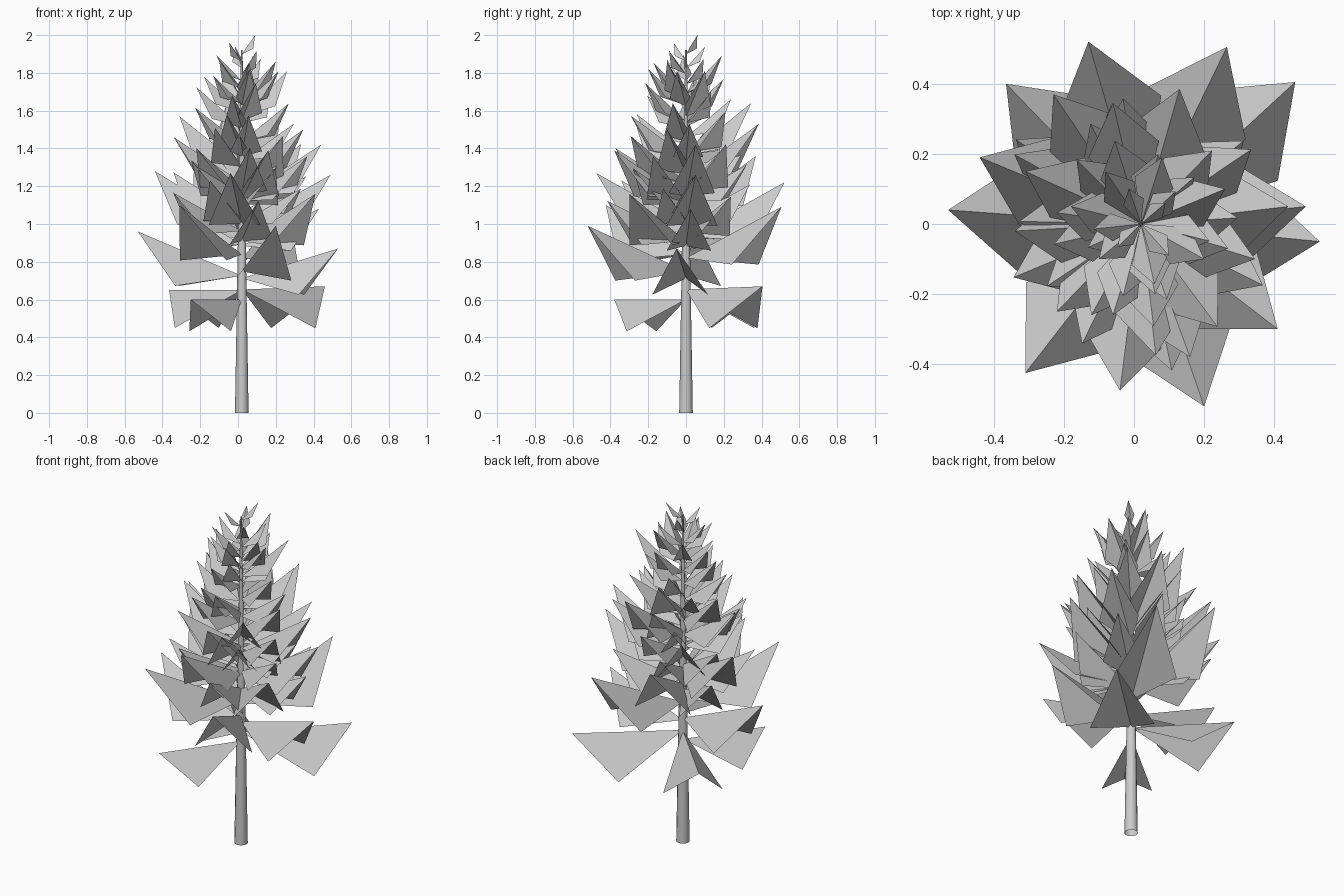
import bpy, bmesh, math, random
from mathutils import Vector

if "Cube" in bpy.data.objects:
    bpy.data.objects.remove(bpy.data.objects["Cube"])

random.seed(5)
TRUNK_X = 0.02


def lerp_table(table, v):
    """Piecewise linear lookup in a short list of (key, value)."""
    if v <= table[0][0]:
        return table[0][1]
    for (a, fa), (b, fb) in zip(table, table[1:]):
        if v <= b:
            return fa + (fb - fa) * (v - a) / (b - a)
    return table[-1][1]


# crown radius and branch steepness by tip height
RADIUS = [(1.1, 0.46), (1.3, 0.44), (1.5, 0.38), (1.7, 0.28), (1.85, 0.19), (1.97, 0.09)]
RISE = [(0.65, 0.0), (0.95, 0.42), (1.25, 0.55), (1.6, 0.75), (2.0, 1.1)]


def add_branch(bm, x, y, z):
    """Folded kite: ridge from trunk to tip, two drooping side corners."""
    tip = Vector((x, y, z))
    flat = Vector((x - TRUNK_X, y, 0))
    r = flat.length
    base = Vector((TRUNK_X, 0, z - r * lerp_table(RISE, z)))
    side = Vector((-flat.y, flat.x, 0)) * 0.29
    mid = base.lerp(tip, 0.62) - Vector((0, 0, 0.36 * r))
    b, t, l, rt = [bm.verts.new(p) for p in (base, tip, mid + side, mid - side)]
    bm.faces.new((b, t, l))
    bm.faces.new((b, rt, t))


# trunk: tapered open tube
bpy.ops.mesh.primitive_cone_add(vertices=12, radius1=0.036, radius2=0.004, depth=1.92,
                                end_fill_type='NOTHING', location=(TRUNK_X, 0, 0.96))
trunk = bpy.context.object
trunk.name = "trunk"
bpy.ops.object.shade_smooth_by_angle(angle=math.radians(40))

# large outer branches, tip positions
TIPS = [
    (-0.365, 0.40, 0.65), (0.46, 0.405, 0.67), (-0.25, -0.38, 0.60),
    (-0.53, 0.04, 0.96), (0.53, -0.05, 0.87), (0.20, -0.52, 0.99),
    (0.265, 0.505, 1.09), (-0.31, -0.425, 1.10), (0.41, -0.30, 1.16),
    (-0.13, 0.52, 1.22), (0.49, 0.05, 1.26), (-0.44, 0.19, 1.28),
    (-0.04, -0.475, 1.27), (0.44, 0.05, 1.42), (-0.22, -0.25, 1.40),
    (0.16, -0.38, 1.39), (0.13, 0.385, 1.53), (-0.34, -0.02, 1.46),
    (-0.23, 0.37, 1.36), (0.345, -0.1, 1.50), (-0.31, 0.15, 1.57),
    (-0.06, -0.26, 1.58), (-0.06, 0.345, 1.64), (0.26, 0.1, 1.81),
    (-0.18, 0.05, 1.78), (0.06, -0.2, 1.82), (0.2, -0.1, 1.86),
    (0.08, 0.19, 1.89), (-0.1, -0.1, 1.87), (0.09, 0.06, 2.0),
]
bm = bmesh.new()
for tip in TIPS:
    add_branch(bm, *tip)

# filler branches spiralling up the crown
COUNT = 42
for i in range(COUNT):
    z = 1.08 + 0.88 * i / (COUNT - 1)
    a = i * 2.39996 + random.uniform(-0.25, 0.25)
    r = lerp_table(RADIUS, z) * random.uniform(0.72, 0.95)
    add_branch(bm, TRUNK_X + r * math.cos(a), r * math.sin(a), z)

mesh = bpy.data.meshes.new("branches")
bm.to_mesh(mesh)
bm.free()
branches = bpy.data.objects.new("branches", mesh)
bpy.context.collection.objects.link(branches)
